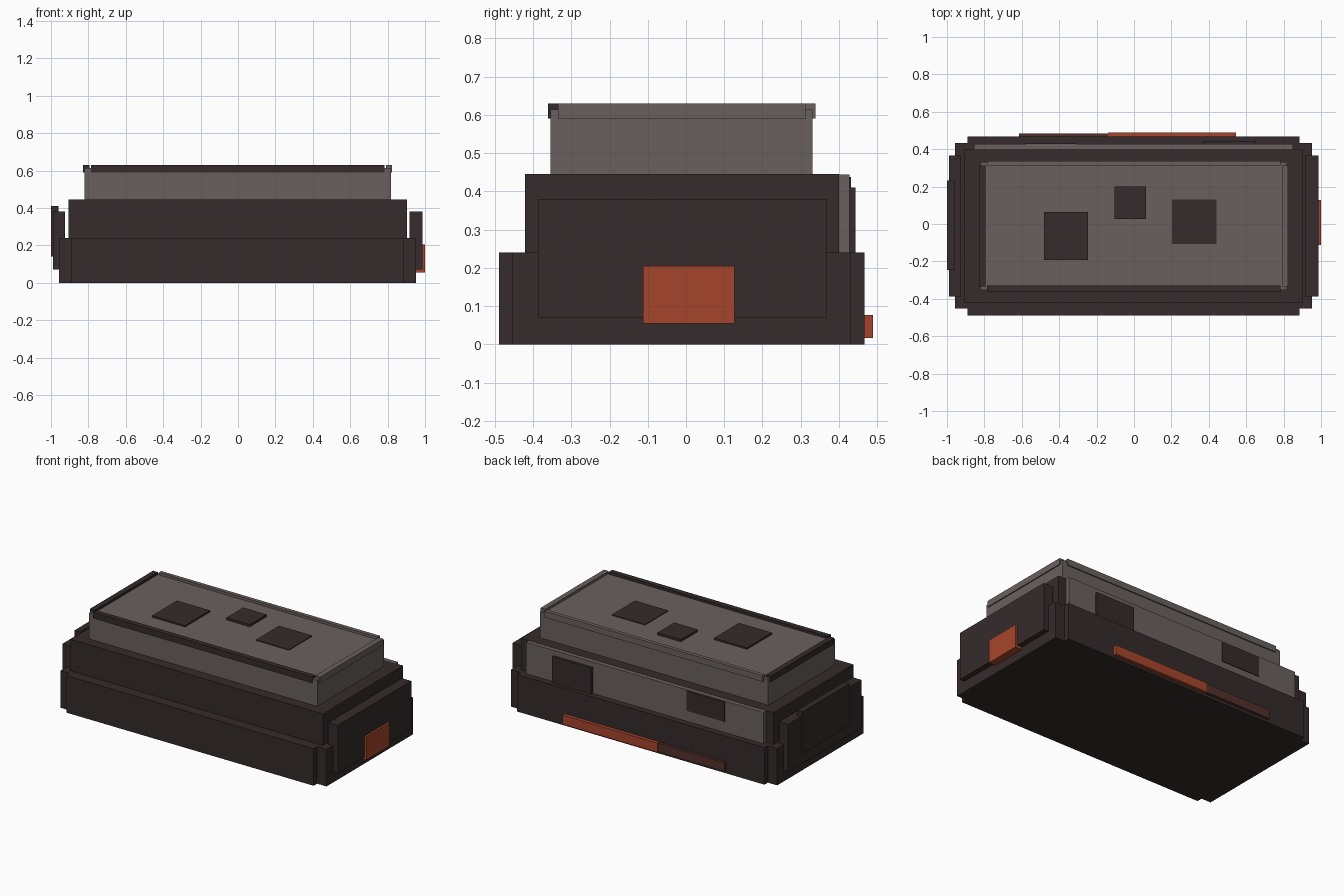
import bpy
from mathutils import Vector

if "Cube" in bpy.data.objects:
    bpy.data.objects.remove(bpy.data.objects["Cube"], do_unlink=True)


def material(name, rgb):
    m = bpy.data.materials.new(name)
    m.use_nodes = True
    m.diffuse_color = (*rgb, 1)
    bsdf = next(n for n in m.node_tree.nodes if n.type == 'BSDF_PRINCIPLED')
    bsdf.inputs["Base Color"].default_value = (*rgb, 1)
    return m


dark = material("dark_brown", (0.036, 0.024, 0.025))
grey = material("warm_grey", (0.144, 0.118, 0.113))
rust = material("rust_orange", (0.38, 0.06, 0.025))
brown = material("dull_red_brown", (0.085, 0.03, 0.024))


def box(name, mat, x, y, z):
    """Box spanning the given (low, high) ranges."""
    bpy.ops.mesh.primitive_cube_add(size=1)
    ob = bpy.context.object
    ob.name = ob.data.name = name
    spans = (x, y, z)
    size = Vector([b - a for a, b in spans])
    mid = Vector([(a + b) / 2 for a, b in spans])
    for v in ob.data.vertices:
        v.co = v.co * size + mid
    ob.data.materials.append(mat)
    return ob


# Base: two crossing slabs leave notched corners
box("base_long", dark, (-0.89, 0.885), (-0.489, 0.467), (0, 0.24))
box("base_wide", dark, (-0.957, 0.953), (-0.453, 0.432), (0, 0.24))

# Middle tier with the back panel and its two plates
box("middle_tier", dark, (-0.907, 0.904), (-0.421, 0.4), (0.2, 0.445))
box("back_panel", grey, (-0.855, 0.85), (0.39, 0.427), (0.23, 0.444))
box("back_plate_tall", dark, (0.37, 0.65), (0.42, 0.443), (0.235, 0.41))
box("back_plate_short", dark, (-0.58, -0.305), (0.42, 0.432), (0.31, 0.438))

# Side panels
box("side_panel_plain", dark, (0.918, 0.987), (-0.387, 0.367), (0.07, 0.38))
box("side_panel_plated", dark, (-0.99, -0.925), (-0.387, 0.367), (0.07, 0.38))
box("side_plate", dark, (-1, -0.96), (-0.247, 0.233), (0.142, 0.412))
box("side_marker", rust, (0.95, 1), (-0.113, 0.127), (0.054, 0.205))

# Strip along the back
box("back_strip_bright", rust, (-0.138, 0.545), (0.455, 0.489), (0.016, 0.077))
box("back_strip_dull", brown, (-0.615, -0.138), (0.455, 0.485), (0.018, 0.075))

# Upper box with rim strips
box("upper_box", grey, (-0.822, 0.817), (-0.354, 0.331), (0.42, 0.614))
rim = (0.59, 0.63)
box("rim_front", dark, (-0.787, 0.783), (-0.361, -0.328), rim)
box("rim_back", grey, (-0.787, 0.783), (0.313, 0.338), rim)
box("rim_dark_end", dark, (-0.829, -0.795), (-0.335, 0.314), rim)
box("rim_grey_end", grey, (0.79, 0.824), (-0.335, 0.314), rim)

# Roof hatches
hatches = [
    ("hatch_large", (-0.482, -0.245), (-0.193, 0.063), 0.625),
    ("hatch_small", (-0.103, 0.065), (0.028, 0.2), 0.629),
    ("hatch_flat", (0.203, 0.441), (-0.107, 0.131), 0.619),
]
for name, x, y, top in hatches:
    box(name, dark, x, y, (0.6, top))
